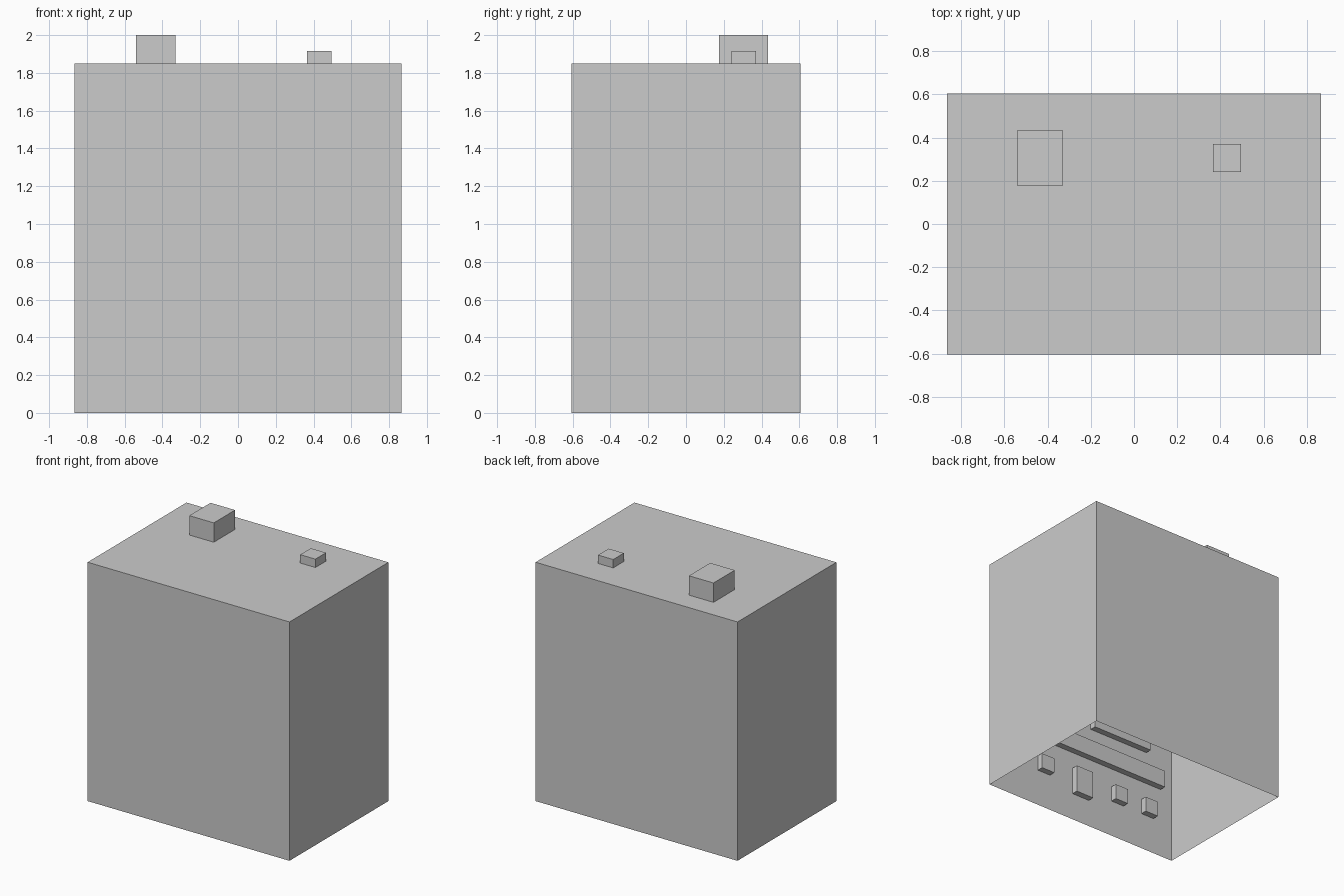
import bpy, bmesh

if "Cube" in bpy.data.objects:
    bpy.data.objects.remove(bpy.data.objects["Cube"])


def box(name, x, y, z, open_bottom=False):
    """Axis-aligned box from (min, max) ranges, optionally without its floor."""
    bm = bmesh.new()
    bmesh.ops.create_cube(bm, size=1)
    for v in bm.verts:
        v.co = [r[0] if c < 0 else r[1] for c, r in zip(v.co, (x, y, z))]
    bm.normal_update()
    if open_bottom:
        floor = [f for f in bm.faces if f.normal.z < -0.5]
        bmesh.ops.delete(bm, geom=floor, context='FACES_ONLY')
    mesh = bpy.data.meshes.new(name)
    bm.to_mesh(mesh)
    bm.free()
    ob = bpy.data.objects.new(name, mesh)
    bpy.context.collection.objects.link(ob)
    return ob


W, D, H = 0.865, 0.605, 1.85

# Hollow building shell, open underneath
box("building_shell", (-W, W), (-D, D), (0, H), open_bottom=True)

# Roof blocks
box("roof_chimney", (-0.54, -0.33), (0.175, 0.435), (H, 2.0))
box("roof_vent", (0.365, 0.495), (0.24, 0.37), (H, 1.915))


# Panels set flush into the front wall and standing out on its inside
def panel(name, cx, width, z0, z1):
    box(name, (cx - width / 2, cx + width / 2), (-D + 0.001, -D + 0.05), (z0, z1))


panel("centre_panel", 0, 0.155, 0.215, 0.43)
panel("long_band", 0, 1.52, 0.56, 0.695)
for side, s in (("left", -1), ("right", 1)):
    panel(f"{side}_inner_panel", s * 0.35, 0.115, 0.29, 0.41)
    panel(f"{side}_outer_panel", s * 0.635, 0.115, 0.29, 0.41)
    panel(f"{side}_upper_panel", s * 0.36, 0.53, 0.82, 1.25)
